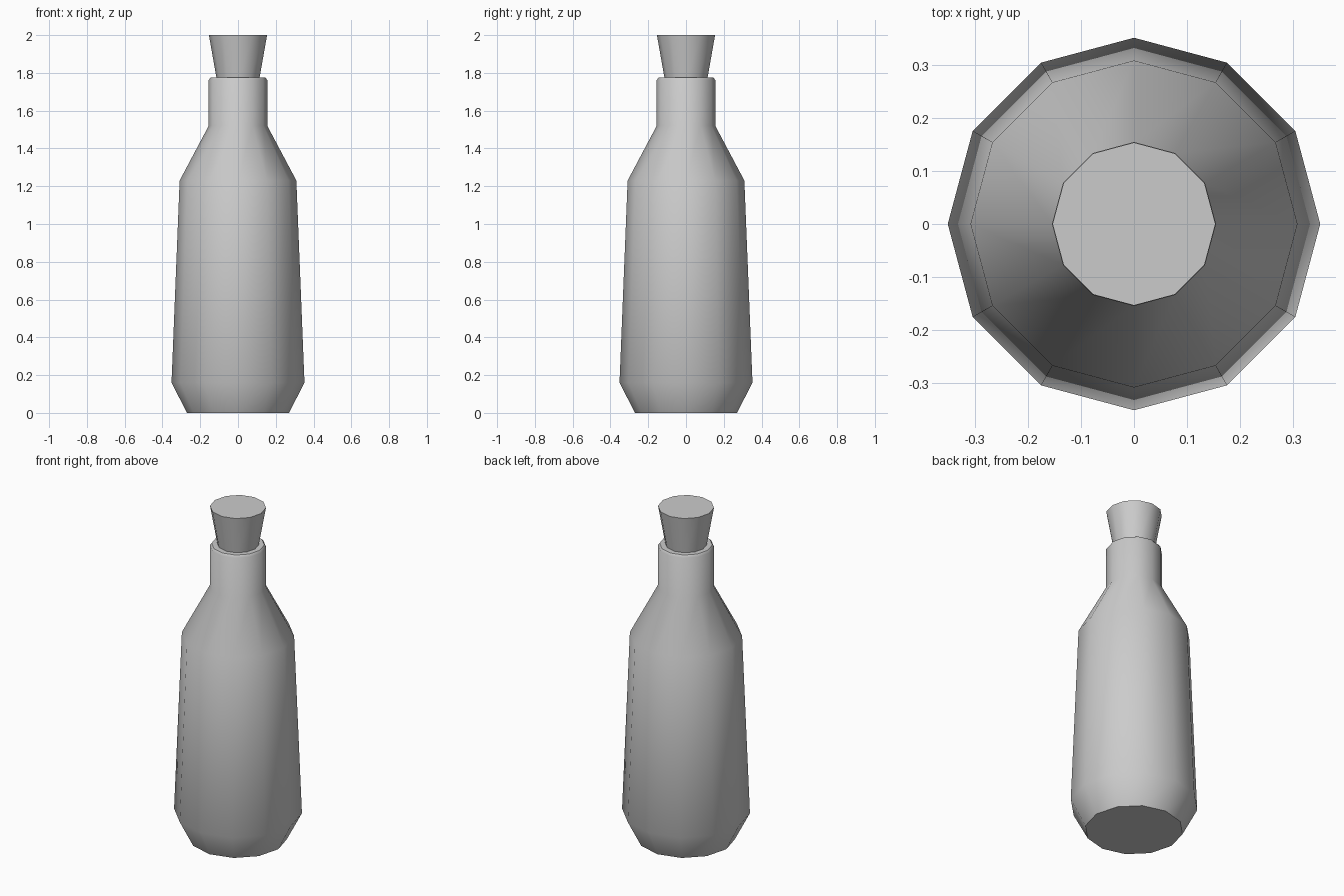
import bpy, bmesh, math

if "Cube" in bpy.data.objects:
    bpy.data.objects.remove(bpy.data.objects["Cube"])

SIDES = 12


def lathe(name, profile):
    """Revolve (radius, height) points about z and cap both ends."""
    bm = bmesh.new()
    rings = []
    for r, z in profile:
        rings.append([bm.verts.new((r * math.cos(2 * math.pi * i / SIDES),
                                    r * math.sin(2 * math.pi * i / SIDES), z))
                      for i in range(SIDES)])
    for low, high in zip(rings, rings[1:]):
        for i in range(SIDES):
            j = (i + 1) % SIDES
            bm.faces.new((low[i], low[j], high[j], high[i]))
    bm.faces.new(rings[0][::-1])
    bm.faces.new(rings[-1])
    mesh = bpy.data.meshes.new(name)
    bm.to_mesh(mesh)
    bm.free()
    obj = bpy.data.objects.new(name, mesh)
    bpy.context.collection.objects.link(obj)
    bpy.ops.object.select_all(action='DESELECT')
    obj.select_set(True)
    bpy.context.view_layer.objects.active = obj
    bpy.ops.object.shade_smooth_by_angle(angle=math.radians(40))
    return obj


# Bottle: chamfered foot, tapering body, sloped shoulder, straight neck and rim
lathe("bottle", [(0.27, 0), (0.352, 0.16), (0.309, 1.23), (0.155, 1.52),
                 (0.155, 1.762), (0.145, 1.775)])

# Tapered stopper, seated slightly into the neck
lathe("stopper", [(0.108, 1.74), (0.154, 2.0)])
